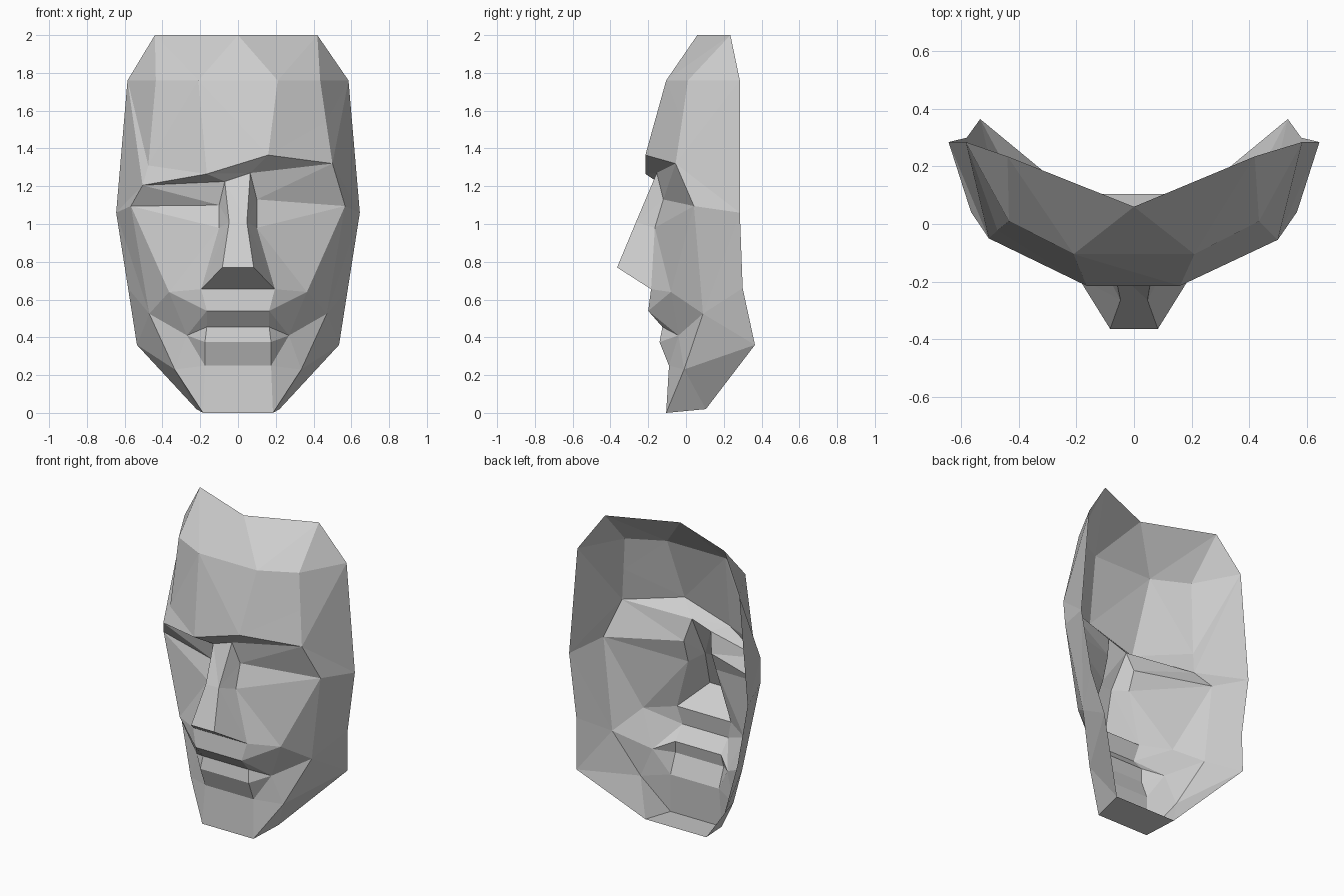
import bpy
import bmesh
from mathutils import Vector

default_cube = bpy.data.objects.get("Cube")
if default_cube:
    bpy.data.objects.remove(default_cube, do_unlink=True)

stone = bpy.data.materials.new("stone_grey")
stone.use_nodes = True
stone.diffuse_color = (0.62, 0.62, 0.62, 1)
stone.node_tree.nodes["Principled BSDF"].inputs["Base Color"].default_value = stone.diffuse_color

# Landmarks of the left half, one group per region of the mask
upper_left = {
    "crown": (0, 0.06, 2), "crown_corner": (0.42, 0.235, 2),
    "hair_inner": (0.21, -0.105, 1.76), "hair_outer": (0.435, 0.01, 1.76),
    "temple": (0.585, 0.285, 1.76), "dent": (0.467, -0.022, 1.54),
    "brow_inner": (0.16, -0.215, 1.365), "brow_outer": (0.5, -0.055, 1.32),
    "brow_under": (0.065, -0.155, 1.27), "eye_outer": (0.567, 0.042, 1.095),
    "bridge": (0.047, -0.265, 1.01), "socket_top": (0.1, -0.12, 1.13),
    "socket_low": (0.1, -0.165, 0.98),
}
lower_left = {
    "nose_tip": (0.083, -0.365, 0.77), "nostril": (0.195, -0.185, 0.655),
    "ear_top": (0.645, 0.285, 1.06), "ear_low": (0.582, 0.3, 0.66),
    "jaw": (0.535, 0.365, 0.36), "cheek": (0.47, 0.09, 0.525),
    "smile": (0.365, -0.08, 0.64), "mouth_corner": (0.27, -0.04, 0.41),
    "lip_top": (0.165, -0.2, 0.54), "lip_seam": (0.165, -0.125, 0.455),
    "lip_low": (0.175, -0.14, 0.375), "lip_base": (0.175, -0.09, 0.25),
    "chin_side": (0.335, -0.01, 0.23), "chin_front": (0.185, -0.105, 0),
    "chin_back": (0.22, 0.105, 0.02),
}
left = {**upper_left, **lower_left}
right = {name: (-x, y, z) for name, (x, y, z) in left.items()}

# The right brow hangs lower and leaves a dent above it
right.update({
    "crown_corner": (-0.44, 0.235, 2), "dent": (-0.475, -0.022, 1.31),
    "brow_inner": (-0.165, -0.215, 1.265), "brow_outer": (-0.505, -0.05, 1.205),
    "brow_under": (-0.07, -0.155, 1.225), "socket_top": (-0.1, -0.12, 1.1),
})


def facets(name, side_faces, middle_strips=()):
    """Side faces are made on both halves; strips bridge the halves between landmarks."""
    bm = bmesh.new()
    verts = {}

    def corner(half, landmark):
        co = half[landmark]
        if co not in verts:
            verts[co] = bm.verts.new(co)
        return verts[co]

    for half in (left, right):
        for face in side_faces:
            bm.faces.new([corner(half, p) for p in face.split()])
    for strip in middle_strips:
        marks = strip.split()
        for a, b in zip(marks, marks[1:]):
            ring = [corner(left, a), corner(right, a), corner(right, b), corner(left, b)]
            bm.faces.new(list(dict.fromkeys(ring)))

    # Split along the raised diagonals and turn every facet outward
    bmesh.ops.triangulate(bm, faces=bm.faces[:])
    bm.normal_update()
    inside = Vector((0, 0.6, 1))
    for face in bm.faces:
        if face.normal.dot(face.calc_center_median() - inside) < 0:
            face.normal_flip()
    mesh = bpy.data.meshes.new(name)
    bm.to_mesh(mesh)
    bm.free()
    mesh.materials.append(stone)
    obj = bpy.data.objects.new(name, mesh)
    bpy.context.collection.objects.link(obj)
    return obj


# Forehead, from the crown down to the brow edge
facets("forehead", [
    "crown crown_corner hair_inner",
    "crown_corner hair_outer hair_inner",
    "crown_corner temple hair_outer",
    "hair_inner hair_outer dent",
    "hair_inner dent brow_inner",
    "dent brow_outer brow_inner",
    "hair_outer temple dent",
    "temple brow_outer dent",
], ["crown hair_inner brow_inner"])

# Overhanging brow
facets("brow", ["brow_inner brow_outer brow_under"], ["brow_inner brow_under"])

# Eye sockets
facets("eye_sockets", [
    "brow_under brow_outer socket_top",
    "brow_outer eye_outer socket_top",
    "socket_top eye_outer socket_low",
])

# Nose ridge, flanks and underside
facets("nose", [
    "brow_under socket_top bridge",
    "socket_top socket_low bridge",
    "bridge socket_low nostril",
    "bridge nostril nose_tip",
], ["brow_under bridge nose_tip nostril"])

# Cheeks
facets("cheeks", [
    "socket_low eye_outer smile",
    "socket_low smile nostril",
    "eye_outer cheek smile",
    "smile cheek mouth_corner",
    "cheek chin_side mouth_corner",
])

# Upper lip and lips
facets("mouth", [
    "nostril smile lip_top",
    "smile mouth_corner lip_top",
    "lip_top mouth_corner lip_seam",
    "lip_seam mouth_corner lip_low",
    "lip_low mouth_corner lip_base",
], ["nostril lip_top lip_seam lip_low lip_base"])

# Chin and its underside
facets("chin", [
    "lip_base mouth_corner chin_side",
    "lip_base chin_side chin_front",
], ["lip_base chin_front chin_back"])

# Outer sides from temple to jaw
facets("face_sides", [
    "temple ear_top brow_outer",
    "brow_outer ear_top eye_outer",
    "eye_outer ear_top cheek",
    "ear_top ear_low cheek",
    "ear_low jaw cheek",
    "cheek jaw chin_side",
    "chin_side jaw chin_back",
    "chin_side chin_back chin_front",
])
